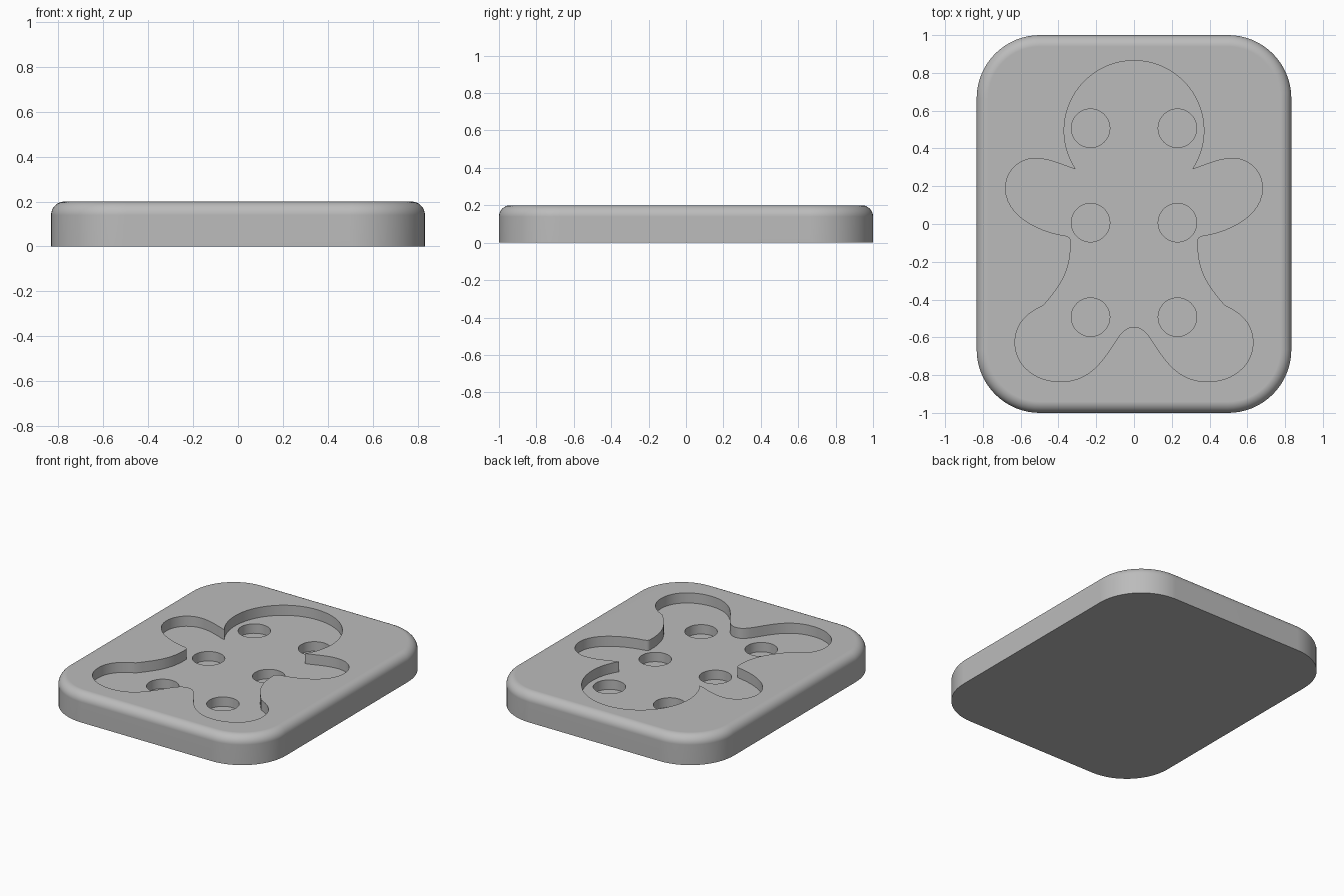
import bpy, bmesh, math
from mathutils import Vector
from mathutils.geometry import interpolate_bezier

cube = bpy.data.objects.get("Cube")
if cube:
    bpy.data.objects.remove(cube, do_unlink=True)

HALF_X, HALF_Y, HEIGHT = 0.833, 1.0, 0.2
CORNER, FILLET = 0.335, 0.06
RECESS_FLOOR, HOLE_FLOOR, HOLE_RADIUS = 0.13, 0.065, 0.102

grey = bpy.data.materials.new("plain grey")
grey.use_nodes = True
colour = (0.5, 0.5, 0.5, 1)
grey.diffuse_color = colour
grey.node_tree.nodes["Principled BSDF"].inputs["Base Color"].default_value = colour


def loft(name, rings):
    """Closed solid through a stack of matching rings."""
    bm = bmesh.new()
    loops = [[bm.verts.new(p) for p in ring] for ring in rings]
    for a, b in zip(loops, loops[1:]):
        for i in range(len(a)):
            j = (i + 1) % len(a)
            bm.faces.new((a[i], a[j], b[j], b[i]))
    bm.faces.new(loops[0][::-1])
    bm.faces.new(loops[-1])
    bmesh.ops.recalc_face_normals(bm, faces=bm.faces)
    mesh = bpy.data.meshes.new(name)
    bm.to_mesh(mesh)
    bm.free()
    mesh.materials.append(grey)
    obj = bpy.data.objects.new(name, mesh)
    bpy.context.collection.objects.link(obj)
    return obj


def prism(name, outline, z0, z1):
    return loft(name, [[(x, y, z) for x, y in outline] for z in (z0, z1)])


def rounded_ring(inset, z, steps=16):
    """Rounded rectangle, pulled in by inset."""
    ring, r = [], CORNER - inset
    for q, (sx, sy) in enumerate(((1, 1), (-1, 1), (-1, -1), (1, -1))):
        for k in range(steps + 1):
            a = math.radians(90) * (q + k / steps)
            ring.append((sx * (HALF_X - CORNER) + r * math.cos(a),
                         sy * (HALF_Y - CORNER) + r * math.sin(a), z))
    return ring


def circle(cx, cy, r, n=48):
    return [(cx + r * math.cos(math.tau * k / n), cy + r * math.sin(math.tau * k / n))
            for k in range(n)]


# Plate with rounded corners and a filleted top rim
rings = [rounded_ring(0, 0)]
for k in range(9):
    a = math.radians(90) * k / 8
    rings.append(rounded_ring(FILLET * (1 - math.cos(a)),
                              HEIGHT - FILLET + FILLET * math.sin(a)))
plate = loft("mould_plate", rings)

# Figure outline: round head, then arm, waist and leg, mirrored
head_y, head_r = 0.495, 0.37
neck = math.atan2(0.29 - head_y, 0.308)
half = [(head_r * math.sin(t), head_y + head_r * math.cos(t))
        for t in ((math.pi / 2 - neck) * k / 28 for k in range(29))]
curves = [
    ((0.308, 0.29), (0.38, 0.31), (0.44, 0.347), (0.525, 0.347)),     # arm top
    ((0.525, 0.347), (0.61, 0.347), (0.68, 0.28), (0.68, 0.19)),      # hand
    ((0.68, 0.19), (0.68, 0.04), (0.50, -0.04), (0.375, -0.06)),      # arm underside
    ((0.375, -0.06), (0.35, -0.064), (0.335, -0.07), (0.335, -0.095)),  # armpit
    ((0.335, -0.095), (0.335, -0.24), (0.375, -0.31), (0.48, -0.432)),  # waist
    ((0.48, -0.432), (0.58, -0.475), (0.63, -0.54), (0.63, -0.63)),   # leg side
    ((0.63, -0.63), (0.63, -0.75), (0.52, -0.835), (0.39, -0.835)),   # foot
    ((0.39, -0.835), (0.20, -0.835), (0.14, -0.67), (0.075, -0.588)),  # inner leg
    ((0.075, -0.588), (0.05, -0.558), (0.03, -0.545), (0, -0.545)),   # crotch
]
for c in curves:
    pts = interpolate_bezier(*[Vector(p) for p in c], 13)
    half += [(p.x, p.y) for p in pts[1:]]
outline = half + [(-x, y) for x, y in half[-2:0:-1]]

# Cut the figure recess, then the six round holes in its floor
cutters = [prism("recess_cutter", outline, RECESS_FLOOR, 0.4)]
for x in (-0.23, 0.23):
    for y in (0.507, 0.007, -0.493):
        cutters.append(prism("hole_cutter", circle(x, y, HOLE_RADIUS), HOLE_FLOOR, 0.4))

bpy.ops.object.select_all(action='DESELECT')
bpy.context.view_layer.objects.active = plate
plate.select_set(True)
for cutter in cutters:
    mod = plate.modifiers.new("cut", 'BOOLEAN')
    mod.operation, mod.solver, mod.object = 'DIFFERENCE', 'EXACT', cutter
    bpy.ops.object.modifier_apply(modifier=mod.name)
    bpy.data.objects.remove(cutter, do_unlink=True)

bpy.ops.object.shade_smooth_by_angle(angle=math.radians(30))
weighted = plate.modifiers.new("even_shading", 'WEIGHTED_NORMAL')
weighted.keep_sharp = True
